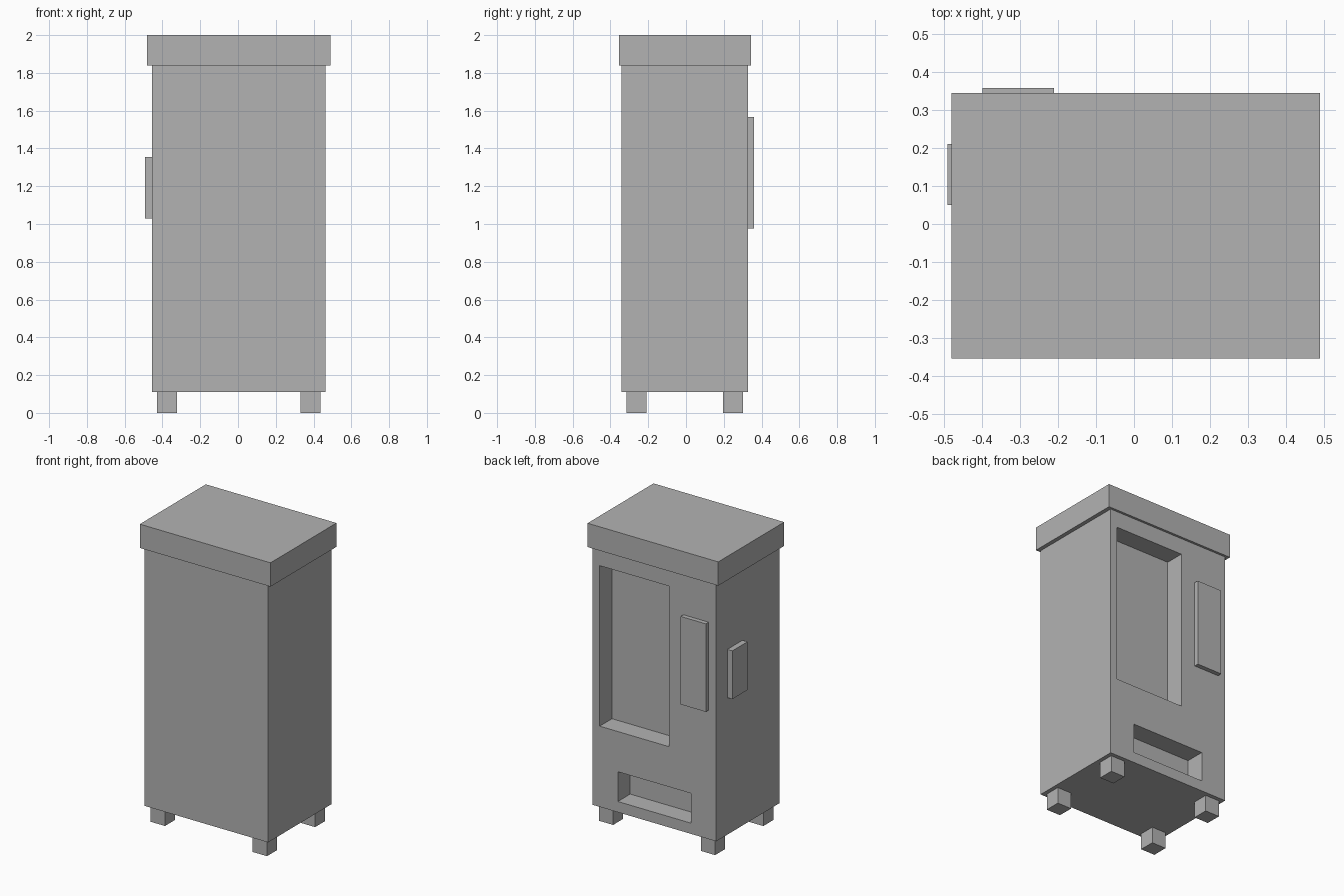
import bpy

if "Cube" in bpy.data.objects:
    bpy.data.objects.remove(bpy.data.objects["Cube"])

grey = bpy.data.materials.new("plain_grey")
grey.diffuse_color = (0.45, 0.45, 0.45, 1.0)
grey.use_nodes = True
grey.node_tree.nodes["Principled BSDF"].inputs["Base Color"].default_value = grey.diffuse_color


def box(name, x, y, z):
    """Axis-aligned box from (min, max) ranges."""
    lo, hi = zip(x, y, z)
    bpy.ops.mesh.primitive_cube_add(size=1)
    ob = bpy.context.object
    ob.name = name
    ob.data.name = name
    for v in ob.data.vertices:
        v.co = [hi[i] if v.co[i] > 0 else lo[i] for i in range(3)]
    ob.data.materials.append(grey)
    return ob


def cut(target, name, x, y, z):
    """Cut a box-shaped recess into the target."""
    cutter = box(name, x, y, z)
    cutter.hide_render = True
    mod = target.modifiers.new(name, 'BOOLEAN')
    mod.operation = 'DIFFERENCE'
    mod.solver = 'EXACT'
    mod.object = cutter
    bpy.context.view_layer.objects.active = target
    bpy.ops.object.modifier_apply(modifier=name)
    bpy.data.objects.remove(cutter, do_unlink=True)


X0, X1 = -0.455, 0.463
Y0, Y1 = -0.342, 0.329
Z0, Z1 = 0.11, 1.84
DEPTH = 0.131

# Cabinet with display window and dispensing tray recessed into the +y side
cabinet = box("cabinet", (X0, X1), (Y0, Y1), (Z0, Z1))
cut(cabinet, "window_cutter", (-0.104, 0.411), (Y1 - DEPTH, Y1 + 0.1), (0.652, 1.73))
cut(cabinet, "tray_cutter", (-0.268, 0.276), (Y1 - DEPTH, Y1 + 0.1), (0.182, 0.382))

# Overhanging top
box("top_cap", (-0.481, 0.490), (-0.355, 0.345), (Z1, 2.0))

# Control panel beside the window, and the plate on the -x side
box("control_panel", (-0.399, -0.211), (Y1 - 0.01, 0.359), (0.976, 1.567))
box("side_plate", (-0.492, X0 + 0.01), (0.05, 0.211), (1.03, 1.354))

# Four square feet, inset from the corners
INSET, FOOT = 0.027, 0.106
for side, x in (("left", X0 + INSET), ("right", X1 - INSET - FOOT)):
    for end, y in (("front", Y0 + INSET), ("back", Y1 - INSET - FOOT)):
        box(f"{end}_{side}_foot", (x, x + FOOT), (y, y + FOOT), (0.0, Z0))
